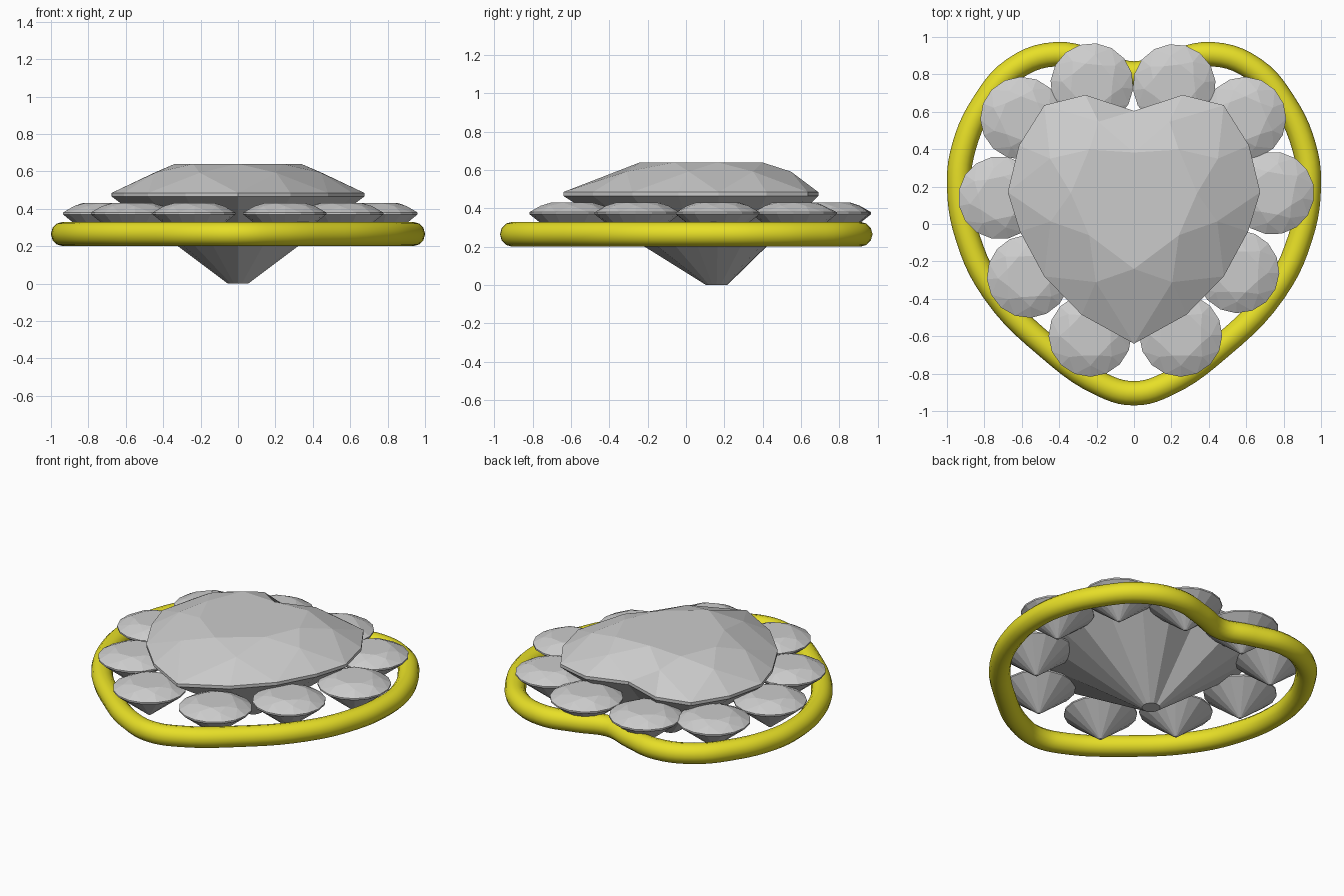
import bpy, bmesh, math

if "Cube" in bpy.data.objects:
    bpy.data.objects.remove(bpy.data.objects["Cube"])


def cut_gem(name, outline, centre, z, table, culet, location=(0, 0, 0), turn=0.0):
    """Brilliant cut from a 16-point counter-clockwise outline.
    z = heights of culet, girdle bottom, girdle top, crown break, table."""
    bm = bmesh.new()
    cx, cy = centre

    def ring(height, factor, indices):
        return [bm.verts.new((cx + (outline[i][0] - cx) * factor,
                              cy + (outline[i][1] - cy) * factor, height)) for i in indices]

    tip = [bm.verts.new((cx + culet * math.cos(a), cy + culet * math.sin(a), z[0]))
           for a in (-math.pi / 2 + i * math.pi / 8 for i in range(16))]
    low = ring(z[1], 1, range(16))
    high = ring(z[2], 1, range(16))
    mid = ring(z[3], 0.73, range(1, 16, 2))
    top = ring(z[4], table, range(0, 16, 2))
    # culet, pavilion and girdle
    bm.faces.new(tip[::-1])
    for i in range(16):
        j = (i + 1) % 16
        bm.faces.new((tip[i], tip[j], low[j], low[i]))
        bm.faces.new((low[i], low[j], high[j], high[i]))
    # crown: table, star, kite and upper girdle facets
    bm.faces.new(top)
    for k in range(8):
        n = (k + 1) % 8
        bm.faces.new((top[k], mid[k], top[n]))
        bm.faces.new((top[k], mid[k - 1], high[2 * k], mid[k]))
        bm.faces.new((mid[k], high[2 * k], high[2 * k + 1]))
        bm.faces.new((mid[k], high[2 * k + 1], high[2 * n]))
    bmesh.ops.recalc_face_normals(bm, faces=bm.faces)
    mesh = bpy.data.meshes.new(name)
    bm.to_mesh(mesh)
    bm.free()
    ob = bpy.data.objects.new(name, mesh)
    ob.location = location
    ob.rotation_euler.z = turn
    bpy.context.collection.objects.link(ob)
    return ob


def mirrored(half):
    """Complete a right half running from bottom to top."""
    return half + [(-x, y) for x, y in half[-2:0:-1]]


# Large heart stone
heart = mirrored([(0, -0.64), (0.28, -0.485), (0.48, -0.28), (0.61, -0.04), (0.675, 0.17),
                  (0.615, 0.42), (0.48, 0.635), (0.26, 0.69), (0, 0.605)])
cut_gem("heart_stone", heart, (0, 0.16), (0, 0.465, 0.485, 0.592, 0.64), 0.5, 0.055)

# Ring of small round stones
R = 0.222
circle = [(R * math.cos(a), R * math.sin(a))
          for a in (-math.pi / 2 + i * math.pi / 8 for i in range(16))]
spots = [(-0.225, 0.745), (0.215, 0.74), (-0.6, 0.565), (0.592, 0.565), (-0.718, 0.14),
         (0.742, 0.165), (-0.565, -0.28), (0.555, -0.255), (-0.235, -0.595), (0.25, -0.595)]
for n, (x, y) in enumerate(spots):
    cut_gem(f"small_stone_{n + 1}", circle, (0, 0), (0.2, 0.37, 0.38, 0.414, 0.43),
            0.53, 0.008, (x, y, 0), math.atan2(y, x))

# Gold heart-shaped frame
path = mirrored([(0, -0.905), (0.17, -0.86), (0.46, -0.66), (0.75, -0.36), (0.89, -0.07),
                 (0.935, 0.2), (0.91, 0.41), (0.80, 0.65), (0.64, 0.83), (0.42, 0.908),
                 (0.2, 0.865), (0, 0.805)])
curve = bpy.data.curves.new("frame", 'CURVE')
curve.dimensions = '3D'
curve.bevel_depth = 0.065
curve.bevel_resolution = 4
curve.resolution_u = 5
spline = curve.splines.new('BEZIER')
spline.bezier_points.add(len(path) - 1)
for p, (x, y) in zip(spline.bezier_points, path):
    p.co = (x, y, 0.265)
    p.handle_left_type = p.handle_right_type = 'AUTO'
spline.use_cyclic_u = True
frame = bpy.data.objects.new("frame", curve)
bpy.context.collection.objects.link(frame)
gold = bpy.data.materials.new("gold")
gold.diffuse_color = (0.8, 0.74, 0.02, 1)
gold.use_nodes = True
gold.node_tree.nodes["Principled BSDF"].inputs["Base Color"].default_value = gold.diffuse_color
curve.materials.append(gold)
bpy.context.view_layer.objects.active = frame
frame.select_set(True)
bpy.ops.object.convert(target='MESH')
bpy.ops.object.shade_smooth()
